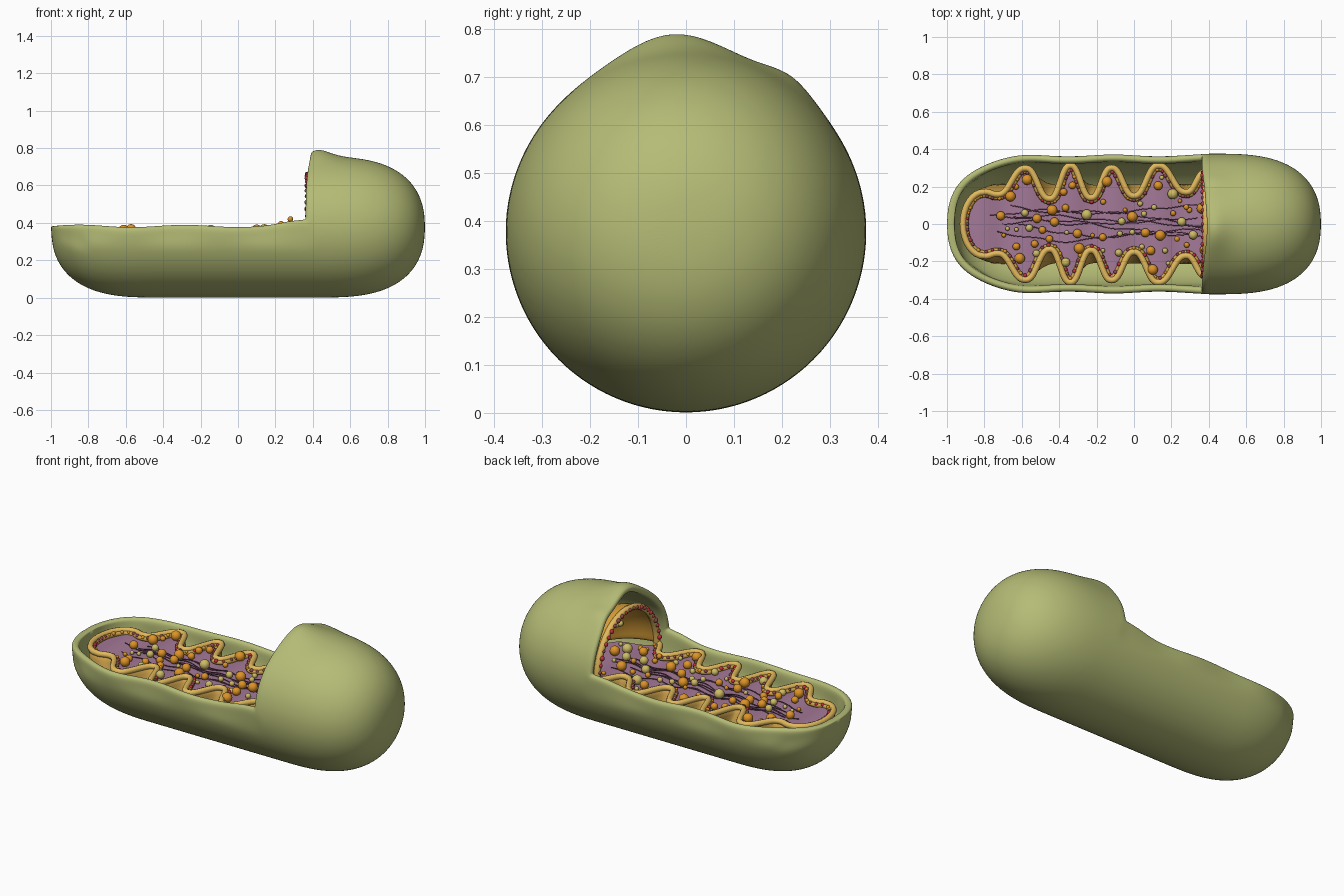
import bpy, bmesh, math, random
from mathutils import Matrix, Vector

random.seed(4)
cube = bpy.data.objects.get("Cube")
if cube:
    bpy.data.objects.remove(cube)


def material(name, rgb):
    m = bpy.data.materials.new(name)
    m.use_nodes = True
    m.diffuse_color = (*rgb, 1)
    m.node_tree.nodes["Principled BSDF"].inputs["Base Color"].default_value = (*rgb, 1)
    return m


GREEN = material("olive green", (0.46, 0.50, 0.18))
PURPLE = material("dusty purple", (0.37, 0.19, 0.31))
YELLOW = material("golden yellow", (0.76, 0.49, 0.11))
AMBER = material("amber", (0.62, 0.36, 0.07))
HONEY = material("honey orange", (0.70, 0.35, 0.04))
ORANGE = material("orange", (0.72, 0.29, 0.02))
KHAKI = material("khaki", (0.62, 0.50, 0.13))
RED = material("red", (0.55, 0.03, 0.05))
MAROON = material("maroon", (0.30, 0.06, 0.08))
STRAND = material("dark plum", (0.13, 0.045, 0.085))

R = 0.377        # shell radius, also the height of its axis
CUT = 0.36       # where the closed end starts
DECK = 0.335     # height of the inner filling
RIM = 0.357      # height of the folded rim
ARCH = 0.385     # where the inner dome starts
DEPTH = 0.28     # how far the inner dome reaches back
TAU = 2 * math.pi


def add_object(name, data, mat):
    ob = bpy.data.objects.new(name, data)
    bpy.context.collection.objects.link(ob)
    data.materials.append(mat)
    return ob


def finish(name, bm, mat):
    for f in bm.faces:
        f.smooth = True
    me = bpy.data.meshes.new(name)
    bm.to_mesh(me)
    bm.free()
    return add_object(name, me, mat)


def grid(rows):
    bm = bmesh.new()
    vs = [[bm.verts.new(p) for p in row] for row in rows]
    for a, b in zip(vs, vs[1:]):
        for i in range(len(a) - 1):
            bm.faces.new((a[i], a[i + 1], b[i + 1], b[i]))
    bmesh.ops.remove_doubles(bm, verts=bm.verts, dist=0.0005)
    bmesh.ops.recalc_face_normals(bm, faces=bm.faces)
    return bm


def thicken(ob, thickness, offset, levels):
    s = ob.modifiers.new("thickness", "SOLIDIFY")
    s.thickness, s.offset = thickness, offset
    ob.modifiers.new("smooth", "SUBSURF").levels = levels
    ob.modifiers["smooth"].render_levels = levels


def tube(name, paths, radius, mat):
    cu = bpy.data.curves.new(name, "CURVE")
    cu.dimensions = "3D"
    cu.bevel_depth, cu.bevel_resolution, cu.use_fill_caps = radius, 2, True
    for path in paths:
        sp = cu.splines.new("POLY")
        sp.points.add(len(path) - 1)
        for pt, co in zip(sp.points, path):
            pt.co = (*co, 1)
        sp.use_smooth = True
    return add_object(name, cu, mat)


def end_curve(t):
    return max(0, 1 - min(1, t) ** 2.8) ** 0.42


def dome_curve(t):
    return math.sqrt(max(0, 1 - min(1, t) ** 2))


# Outer shell: a blunt capsule with its top removed over the long open end
steps = [math.sin(i / 14 * math.pi / 2) for i in range(15)]
stations = [(-0.45 - 0.55 * t, end_curve(t)) for t in reversed(steps)]
stations += [(-0.45 + 0.09 * i, 1) for i in range(1, 10)] + [(0.405, 1)]
stations += [(0.45 + 0.55 * t, end_curve(t)) for t in steps]
angles = [TAU * i / 48 for i in range(49)]
bm = grid([[(x, R * f * math.cos(a), R + R * f * math.sin(a)) for a in angles]
           for x, f in stations])
bmesh.ops.delete(bm, context="FACES", geom=[
    f for f in bm.faces if f.calc_center_median().x < CUT
    and f.calc_center_median().z > R + 0.0005])


def bump(v, width):
    return math.exp(-(v / width) ** 2)


for v in bm.verts:
    x, y, z = v.co
    if z > R + 0.03:
        lip = bump(x - 0.42, 0.09)
        v.co.z += lip * (0.043 * bump(y + 0.03, 0.12) + 0.025 * bump(y - 0.22, 0.05))
        v.co.x += 0.024 * bump(x - CUT, 0.08) * ((z - R) / R) ** 4
    elif z > R - 0.08 and x < 0.37:
        v.co.z += 0.007 + 0.007 * math.sin(11 * x + 11) + 0.032 * bump(x - 0.34, 0.1)
        v.co.y *= 0.978 + 0.018 * math.sin(13 * x + 3)
shell = finish("outer_shell", bm, GREEN)
thicken(shell, 0.04, -1, 2)

# Folded outline: alternating valleys and lobes as (x, half width)
FOLDS = [(-0.80, 0.172), (-0.73, 0.158), (-0.58, 0.298), (-0.45, 0.135), (-0.34, 0.312),
         (-0.23, 0.14), (-0.12, 0.30), (0, 0.15), (0.13, 0.312), (0.28, 0.17), (ARCH, 0.28)]


def half_width(x):
    if x <= -0.80:
        return 0.172 * math.sqrt(max(0, 1 - ((-0.80 - x) / 0.115) ** 2))
    if x >= ARCH:
        return 0.28 * dome_curve((x - ARCH) / DEPTH)
    for (xa, ha), (xb, hb) in zip(FOLDS, FOLDS[1:]):
        if x <= xb:
            t = (x - xa) / (xb - xa)
            return ha + (hb - ha) * t ** 3 * (6 * t * t - 15 * t + 10)


def deck_z(x):
    return DECK + 0.008 * math.cos(TAU * (x - 0.13) / 0.235)


def inset(path, i, distance, drop):
    a, b = Vector(path[max(0, i - 1)]), Vector(path[min(len(path) - 1, i + 1)])
    d = (b - a).normalized()
    return Vector((path[i][0] - d.y * distance, path[i][1] + d.x * distance, RIM - drop))


side = [(ARCH - 0.00988 * i, half_width(ARCH - 0.00988 * i)) for i in range(120)]
tip = [(-0.80 - 0.115 * math.sin(a), 0.172 * math.cos(a))
       for a in [math.pi * i / 16 for i in range(1, 16)]]
outline = side + tip + [(x, -y) for x, y in reversed(side)]

# Inner membrane wall, folded at the top and flaring to a smooth foot
wall = []
for z, blend, shrink in ((RIM, 0, 1), (0.29, 0.4, 0.98), (0.14, 1, 0.86)):
    row = []
    for x, y in outline:
        low = 0.21 * max(-1, min(1, y / 0.13))
        row.append((x * shrink if x < 0 else x, y + (low - y) * blend, z))
    wall.append(row)
thicken(finish("inner_membrane_wall", grid(wall), AMBER), 0.02, 0, 1)
tube("membrane_rim", [[(x, y, RIM) for x, y in outline]], 0.017, YELLOW)
band = [inset(outline, i, 0.017, 0.012) for i in range(len(outline))]
tube("membrane_inner_band", [band], 0.013, AMBER)

# Inner membrane dome under the closed end, with its arched rim
arc = [math.pi * i / 24 for i in range(25)]
dome = [[(ARCH + DEPTH * t, 0.28 * dome_curve(t) * math.cos(a),
          RIM + 0.305 * dome_curve(t) * math.sin(a)) for a in arc] for t in steps]
thicken(finish("inner_membrane_dome", grid(dome), HONEY), 0.02, 0, 1)
arch = dome[0]
tube("arch_rim", [arch], 0.019, YELLOW)

# Filling between the folded walls
xs = [-0.914 + 0.0127 * i for i in range(125)]
finish("matrix_filling", grid(
    [[(x, half_width(x) * k / 5, deck_z(x)) for k in range(-5, 6)] for x in xs]), PURPLE)

# Thin strands wandering along the filling
strands = []
for i in range(7):
    base, p, q = -0.09 + 0.03 * i, random.uniform(0, 6), random.uniform(0, 6)
    start, end = random.uniform(-0.82, -0.6), random.uniform(0.3, 0.5)
    path = []
    for k in range(60):
        x = start + (end - start) * k / 59
        y = base * (0.7 + 0.35 * math.cos(3 * x + p)) - 0.04 * x
        y += 0.014 * math.sin(8 * x + p) + 0.006 * math.sin(23 * x + q)
        path.append((x, y, deck_z(x) + 0.002))
    strands.append(path)
tube("strands", strands, 0.0026, STRAND)

# Beads and granules, gathered by colour
balls = {"orange": [], "khaki": [], "red": [], "maroon": []}


def bead_row(path, spacing, choices, size):
    last = path[0]
    for p in path:
        if (p - last).length > spacing:
            last = p
            balls[random.choice(choices)].append((p, random.uniform(0.8, 1.2) * size))


bead_row([inset(outline, i, 0.022, 0.003) for i in range(len(outline))], 0.026,
         ["red", "maroon", "maroon", "orange"], 0.01)
bead_row([Vector(p) - Vector((0.016, 0, 0)) for p in arch], 0.034, ["red", "red", "maroon"], 0.012)

placed = []
while len(placed) < 70:
    x = random.uniform(-0.72, 0.55)
    y = random.uniform(-1, 1) * max(0.05, half_width(x) - 0.05)
    r = random.choice([0.012, 0.015, 0.02, 0.024, 0.028])
    if all((x - a) ** 2 + (y - b) ** 2 > (r + c + 0.012) ** 2 for a, b, c in placed):
        placed.append((x, y, r))
        colour = random.choice(["orange", "khaki"])
        balls[colour].append((Vector((x, y, deck_z(x) + 0.8 * r)), r))

# Two granules floating above the filling
for spot in ((0.23, -0.08, 0.395), (0.28, 0.09, 0.42)):
    balls["orange"].append((Vector(spot), 0.015))

# Granules clinging to the inside of the dome
for i in range(26):
    t, a = random.uniform(0.3, 0.95), random.uniform(0.3, 2.8)
    f = 0.93 * dome_curve(t)
    spot = Vector((ARCH + 0.93 * DEPTH * t, 0.28 * f * math.cos(a), RIM + 0.305 * f * math.sin(a)))
    balls[random.choice(["orange", "khaki", "khaki"])].append((spot, random.uniform(0.013, 0.022)))

for (colour, items), mat in zip(balls.items(), (ORANGE, KHAKI, RED, MAROON)):
    bm = bmesh.new()
    for spot, r in items:
        bmesh.ops.create_icosphere(bm, subdivisions=3 if r > 0.0125 else 2, radius=r,
                                   matrix=Matrix.Translation(spot))
    finish(colour + "_granules", bm, mat)
